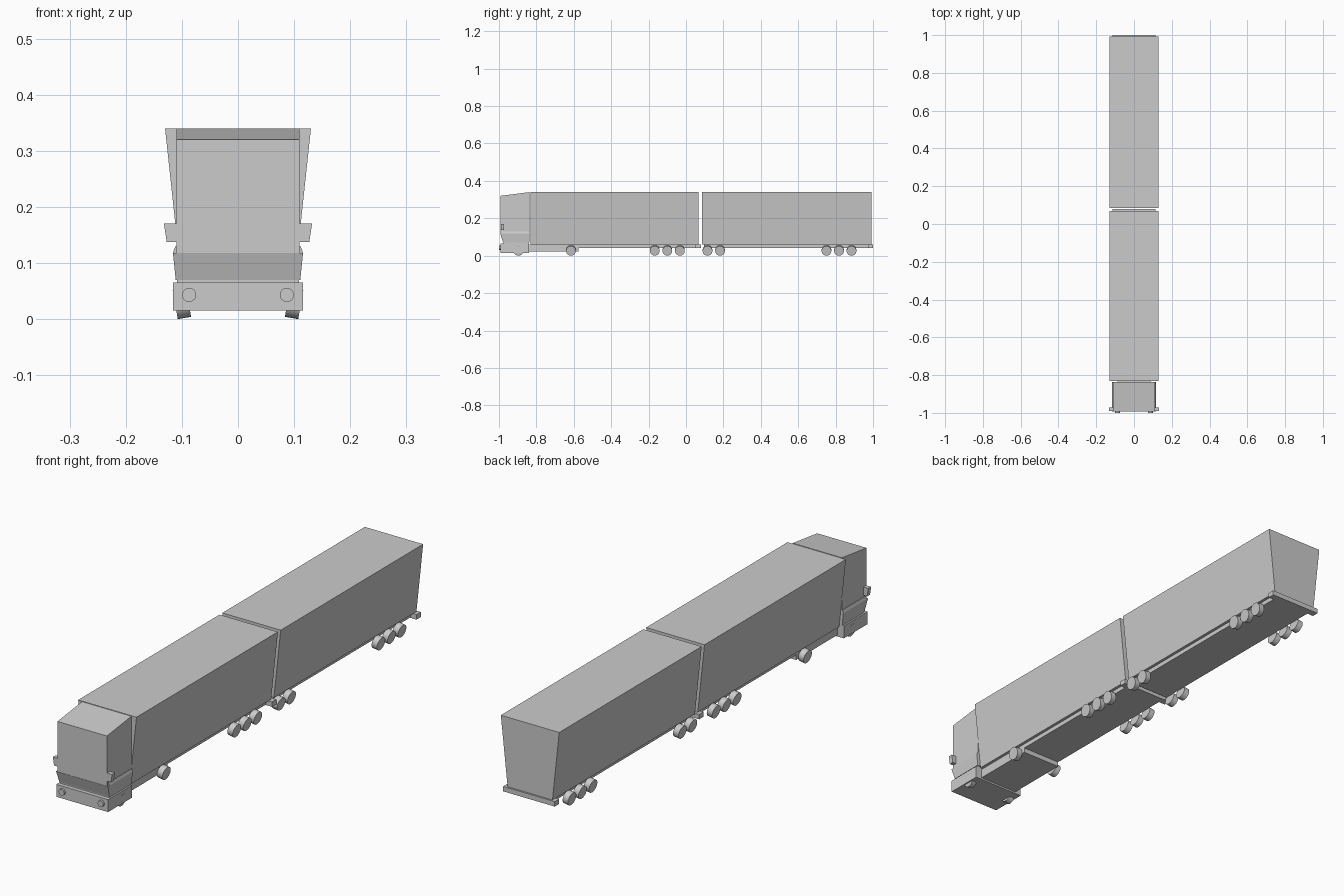
import bpy, bmesh, math

if "Cube" in bpy.data.objects:
    bpy.data.objects.remove(bpy.data.objects["Cube"])


def frustum(name, y0, y1, z0, z1, w0, w1, cx=0.0, top_shift=0.0, y0_top=None, y1_top=None, front_drop=0.0):
    """Box whose half width runs from w0 (bottom) to w1 (top)."""
    ya = y0 if y0_top is None else y0_top
    yb = y1 if y1_top is None else y1_top
    bm = bmesh.new()
    bottom = [bm.verts.new((cx + s * w0, y, z0)) for s, y in ((-1, y0), (1, y0), (1, y1), (-1, y1))]
    top = [bm.verts.new((cx + top_shift + s * w1, y, z)) for s, y, z in
           ((-1, ya, z1 - front_drop), (1, ya, z1 - front_drop), (1, yb, z1), (-1, yb, z1))]
    bm.faces.new(bottom[::-1])
    bm.faces.new(top)
    for i in range(4):
        j = (i + 1) % 4
        bm.faces.new((bottom[i], bottom[j], top[j], top[i]))
    mesh = bpy.data.meshes.new(name)
    bm.to_mesh(mesh)
    bm.free()
    obj = bpy.data.objects.new(name, mesh)
    bpy.context.collection.objects.link(obj)
    return obj


def cylinder(name, radius, depth, loc, rot):
    bpy.ops.mesh.primitive_cylinder_add(vertices=24, radius=radius, depth=depth, location=loc, rotation=rot)
    obj = bpy.context.object
    obj.name = name
    bpy.ops.object.shade_smooth_by_angle()
    return obj


# Cab: sloped roof, narrow belt, flared lower panel, waist groove
frustum("cab_upper", -0.992, -0.836, 0.118, 0.34, 0.11, 0.11, front_drop=0.02)
frustum("cab_lower", -0.978, -0.836, 0.07, 0.118, 0.111, 0.116, y0_top=-0.993)
frustum("cab_belt", -0.985, -0.836, 0.118, 0.129, 0.116, 0.112)
frustum("cab_waist", -0.976, -0.84, 0.06, 0.072, 0.109, 0.109)
frustum("front_bumper", -0.992, -0.84, 0.015, 0.065, 0.1155, 0.1155)

# Tractor frame under the first trailer
frustum("tractor_frame", -0.84, -0.575, 0.022, 0.06, 0.088, 0.088)

# Headlights and mirrors
for side, label in ((-1, "left"), (1, "right")):
    cylinder(label + "_headlight", 0.0125, 0.02, (side * 0.087, -0.99, 0.043), (math.pi / 2, 0, 0))
    frustum(label + "_mirror", -0.99, -0.972, 0.137, 0.17, 0.009, 0.011,
            cx=side * 0.118, top_shift=side * 0.003)

# Trailers: flared box, floor frame and rear bar
for label, y0, y1, bar_end in (("front", -0.832, 0.068, 0.08), ("rear", 0.086, 0.993, 1.0)):
    frustum(label + "_trailer_box", y0, y1, 0.06, 0.34, 0.10, 0.13)
    frustum(label + "_trailer_frame", y0 + 0.01, y1, 0.042, 0.06, 0.088, 0.088)
    frustum(label + "_trailer_rear_bar", bar_end - 0.028, bar_end, 0.04, 0.06, 0.115, 0.115)

# Wheels, leaning outward at the top
camber = math.radians(10)
axles = (-0.896, -0.615, -0.167, -0.10, -0.033, 0.115, 0.182, 0.751, 0.818, 0.885)
for i, y in enumerate(axles):
    for side in (-1, 1):
        cylinder(f"wheel_{i + 1}_{'right' if side > 0 else 'left'}", 0.0262, 0.024,
                 (side * 0.10, y, 0.0279), (0, math.pi / 2 + side * camber, 0))
